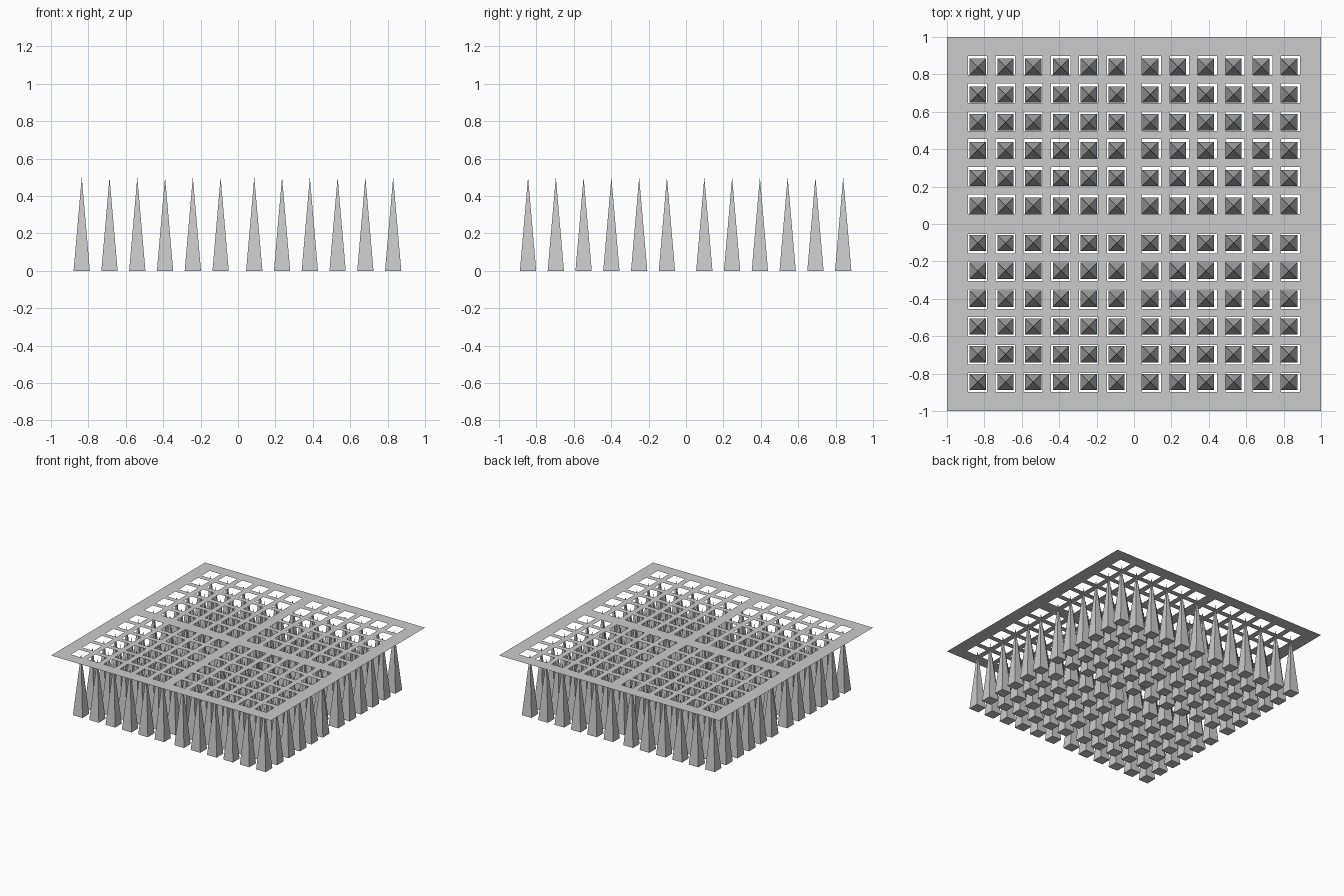
import bpy, bmesh
from mathutils import Matrix

if "Cube" in bpy.data.objects:
    bpy.data.objects.remove(bpy.data.objects["Cube"])

PITCH, TOP = 0.1485, 0.5
SPIKE_W = 0.087


def rows(neg_inner, pos_inner):
    """Six centres on each side of a wider middle gap."""
    return sorted([neg_inner - i * PITCH for i in range(6)] +
                  [pos_inner + i * PITCH for i in range(6)])


def finish(name, bm):
    mesh = bpy.data.meshes.new(name)
    bm.to_mesh(mesh)
    bm.free()
    obj = bpy.data.objects.new(name, mesh)
    bpy.context.collection.objects.link(obj)
    return obj


# Thin perforated sheet: grid cells between hole edges, hole cells left open
def breaks(centres, half):
    return [-1.0] + [c + s * half for c in centres for s in (-1, 1)] + [1.0]


xs = breaks(rows(-0.0945, 0.0945), 0.051)
ys = breaks(rows(-0.105, 0.105), 0.052)
bm = bmesh.new()
verts = [[bm.verts.new((x, y, TOP)) for y in ys] for x in xs]
for i in range(len(xs) - 1):
    for j in range(len(ys) - 1):
        if i % 2 and j % 2:
            continue
        bm.faces.new((verts[i][j], verts[i + 1][j],
                      verts[i + 1][j + 1], verts[i][j + 1]))
finish("perforated_plate", bm)

# Square pyramid spikes, one under each hole
bm = bmesh.new()
turn = Matrix.Rotation(0.7853982, 4, 'Z')
for x in rows(-0.093, 0.087):
    for y in rows(-0.102, 0.098):
        bmesh.ops.create_cone(
            bm, cap_ends=True, segments=4, radius1=SPIKE_W / 2 ** 0.5,
            radius2=0, depth=TOP,
            matrix=Matrix.Translation((x, y, TOP / 2)) @ turn)
bmesh.ops.remove_doubles(bm, verts=bm.verts, dist=0.0001)
finish("spikes", bm)
